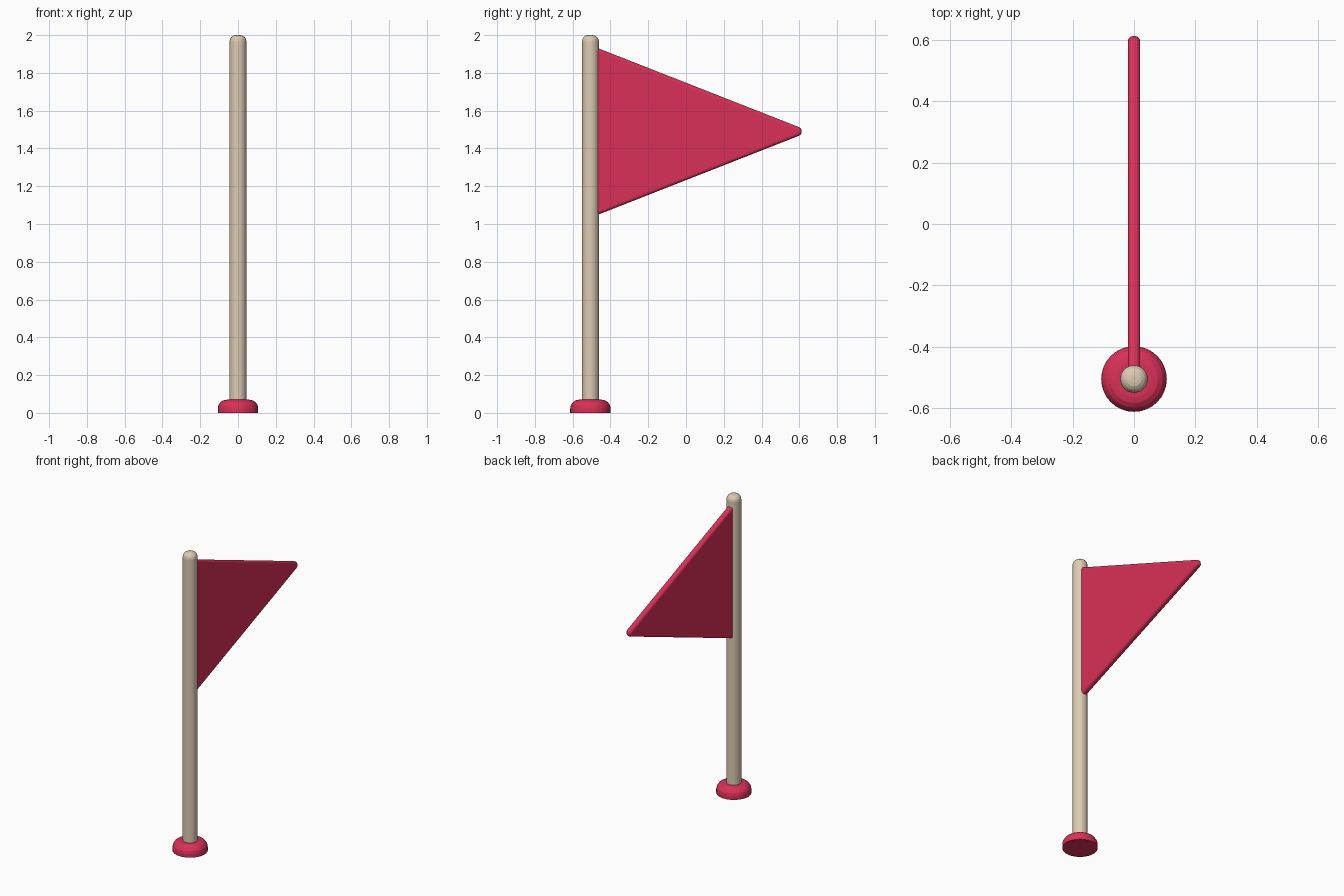
import bpy, bmesh
from math import sin, cos, pi, radians

if "Cube" in bpy.data.objects:
    bpy.data.objects.remove(bpy.data.objects["Cube"])

POLE_Y = -0.506


def material(name, rgb):
    m = bpy.data.materials.new(name)
    m.diffuse_color = (*rgb, 1)
    m.use_nodes = True
    m.node_tree.nodes["Principled BSDF"].inputs["Base Color"].default_value = m.diffuse_color
    return m


def finish(bm, name, mat):
    bmesh.ops.recalc_face_normals(bm, faces=bm.faces)
    me = bpy.data.meshes.new(name)
    bm.to_mesh(me)
    bm.free()
    ob = bpy.data.objects.new(name, me)
    bpy.context.collection.objects.link(ob)
    me.materials.append(mat)
    return ob


def rounded_post(name, radius, z0, z1, bevel, sides, mat):
    """Upright cylinder with a rounded top rim."""
    bm = bmesh.new()
    bmesh.ops.create_cone(bm, cap_ends=True, segments=sides,
                          radius1=radius, radius2=radius, depth=z1 - z0)
    bmesh.ops.translate(bm, verts=bm.verts, vec=(0, POLE_Y, (z0 + z1) / 2))
    rim = [e for e in bm.edges if all(v.co.z > z1 - 1e-4 for v in e.verts)]
    bmesh.ops.bevel(bm, geom=rim, offset=bevel, segments=4, profile=0.5,
                    affect='EDGES')
    return finish(bm, name, mat)


red = material("red", (0.70, 0.03, 0.095))
wood = material("wood", (0.72, 0.60, 0.45))

# Foot and pole
rounded_post("base", 0.107, 0.0, 0.07, 0.047, 32, red)
rounded_post("pole", 0.045, 0.02, 2.0, 0.034, 32, wood)

# Pennant: triangle with a rounded tip, given thickness and soft rims
HOIST_Y, MID_Z, TIP_Y, TIP_R, HALF_T = -0.487, 1.49, 0.588, 0.025, 0.02
half_h = 0.449
outline = [(HOIST_Y, MID_Z - half_h)]
for i in range(7):
    a = radians(-68.6 + i * 137.2 / 6)
    outline.append((TIP_Y + TIP_R * cos(a), MID_Z + TIP_R * sin(a)))
outline.append((HOIST_Y, MID_Z + half_h))

bm = bmesh.new()
face = bm.faces.new([bm.verts.new((-HALF_T, y, z)) for y, z in outline])
ext = bmesh.ops.extrude_face_region(bm, geom=[face], use_keep_orig=True)
moved = [g for g in ext["geom"] if isinstance(g, bmesh.types.BMVert)]
bmesh.ops.translate(bm, verts=moved, vec=(2 * HALF_T, 0, 0))
rims = [e for e in bm.edges if abs(e.verts[0].co.x - e.verts[1].co.x) < 1e-6]
bmesh.ops.bevel(bm, geom=rims, offset=0.016, segments=3, profile=0.5,
                affect='EDGES')
finish(bm, "pennant", red)
